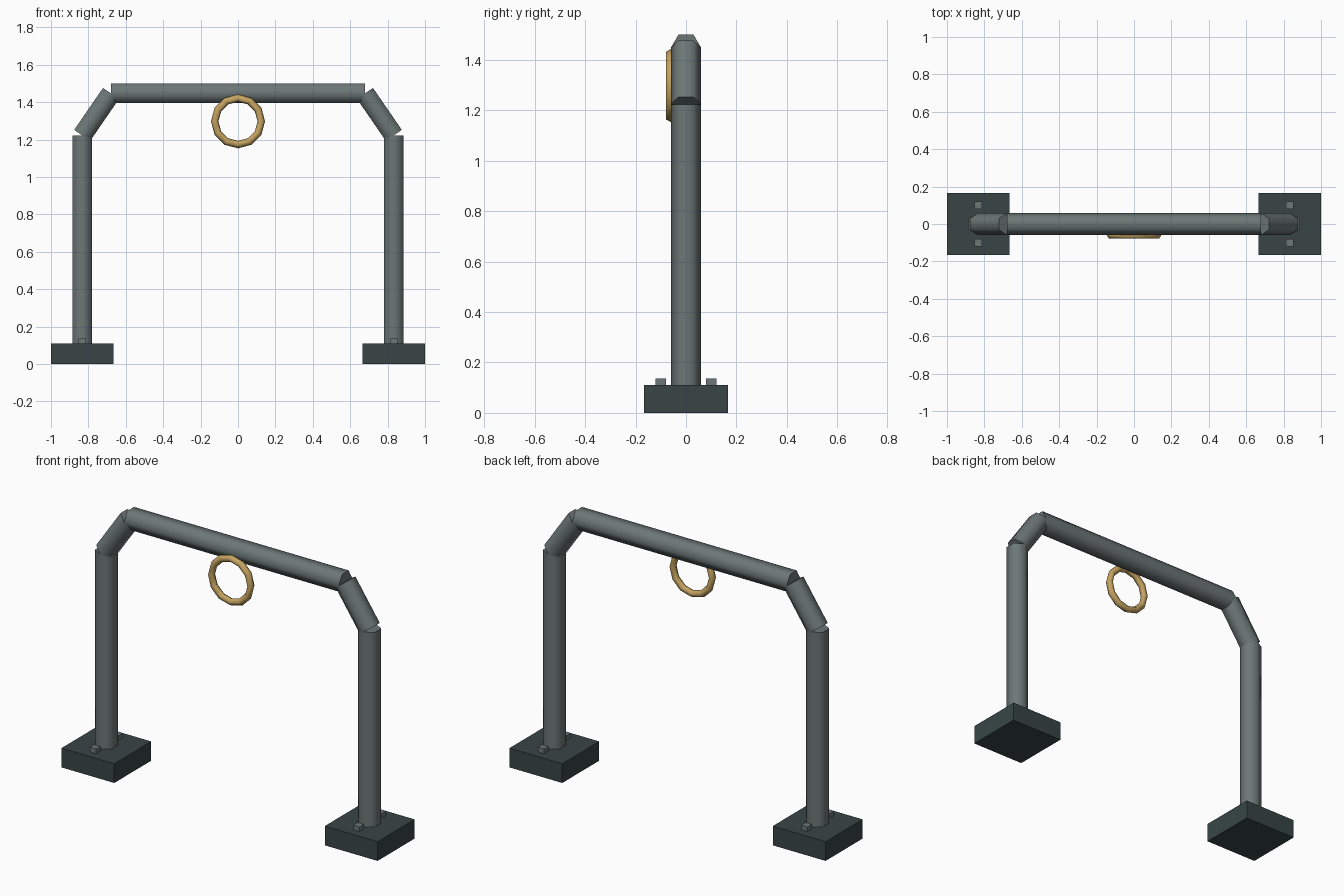
import bpy, bmesh
from math import sin, cos, pi, radians
from mathutils import Vector

if "Cube" in bpy.data.objects:
    bpy.data.objects.remove(bpy.data.objects["Cube"])


def material(name, rgb):
    m = bpy.data.materials.new(name)
    m.diffuse_color = (*rgb, 1)
    m.use_nodes = True
    m.node_tree.nodes["Principled BSDF"].inputs["Base Color"].default_value = m.diffuse_color
    return m


STEEL = material("grey_steel", (0.15, 0.185, 0.18))
DARK = material("dark_base", (0.04, 0.06, 0.06))
BRASS = material("brass", (0.56, 0.37, 0.12))


def finish(name, bm, mat, smooth_angle=None):
    bmesh.ops.recalc_face_normals(bm, faces=bm.faces)
    me = bpy.data.meshes.new(name)
    bm.to_mesh(me)
    bm.free()
    me.materials.append(mat)
    ob = bpy.data.objects.new(name, me)
    bpy.context.collection.objects.link(ob)
    if smooth_angle:
        bpy.ops.object.select_all(action='DESELECT')
        ob.select_set(True)
        bpy.context.view_layer.objects.active = ob
        bpy.ops.object.shade_smooth_by_angle(angle=radians(smooth_angle))
    return ob


def box(name, lo, hi, mat):
    bm = bmesh.new()
    bmesh.ops.create_cube(bm, size=1)
    for v in bm.verts:
        v.co = [a + (c + 0.5) * (b - a) for a, b, c in zip(lo, hi, v.co)]
    return finish(name, bm, mat)


def tube(name, p, q, r=0.06, sides=6):
    """Capped hexagonal tube in the xz plane, corners pointing along y."""
    p, q = Vector(p), Vector(q)
    u = Vector((0, 1, 0))
    w = (q - p).normalized().cross(u)
    bm = bmesh.new()
    rings = [[bm.verts.new(c + r * (u * cos(2 * pi * i / sides) + w * sin(2 * pi * i / sides)))
              for i in range(sides)] for c in (p, q)]
    a, b = rings
    for i in range(sides):
        j = (i + 1) % sides
        bm.faces.new((a[i], a[j], b[j], b[i]))
    bm.faces.new(a)
    bm.faces.new(b)
    return finish(name, bm, STEEL, 65)


def ring(name, centre, R, r, n, m):
    """Low-poly torus with its axis along y."""
    c = Vector(centre)
    bm = bmesh.new()
    g = []
    for i in range(n):
        t = 2 * pi * i / n
        out = Vector((cos(t), 0, sin(t)))
        g.append([bm.verts.new(c + out * (R + r * cos(2 * pi * k / m))
                               + Vector((0, r * sin(2 * pi * k / m), 0))) for k in range(m)])
    for i in range(n):
        for k in range(m):
            i2, k2 = (i + 1) % n, (k + 1) % m
            bm.faces.new((g[i][k], g[i2][k], g[i2][k2], g[i][k2]))
    return finish(name, bm, BRASS, 65)


# feet, bolts, posts and corner braces on both sides
X, H = 0.833, 0.11
for side, s in (("left", -1), ("right", 1)):
    x = s * X
    box(f"{side}_base", (x - 0.167, -0.167, 0), (x + 0.167, 0.167, H), DARK)
    for end, y in (("front", -0.1), ("back", 0.1)):
        box(f"{side}_{end}_bolt", (x - 0.02, y - 0.02, H - 0.005), (x + 0.02, y + 0.02, 0.137), STEEL)
    tube(f"{side}_post", (x, 0, H), (x, 0, 1.223))
    tube(f"{side}_corner_brace", (x, 0, 1.223), (s * 0.679, 0, 1.447))

# top bar with hanging ring on its front
tube("top_bar", (-0.679, 0, 1.448), (0.679, 0, 1.448))
ring("hanging_ring", (0, -0.061, 1.298), 0.1245, 0.02, 12, 6)
